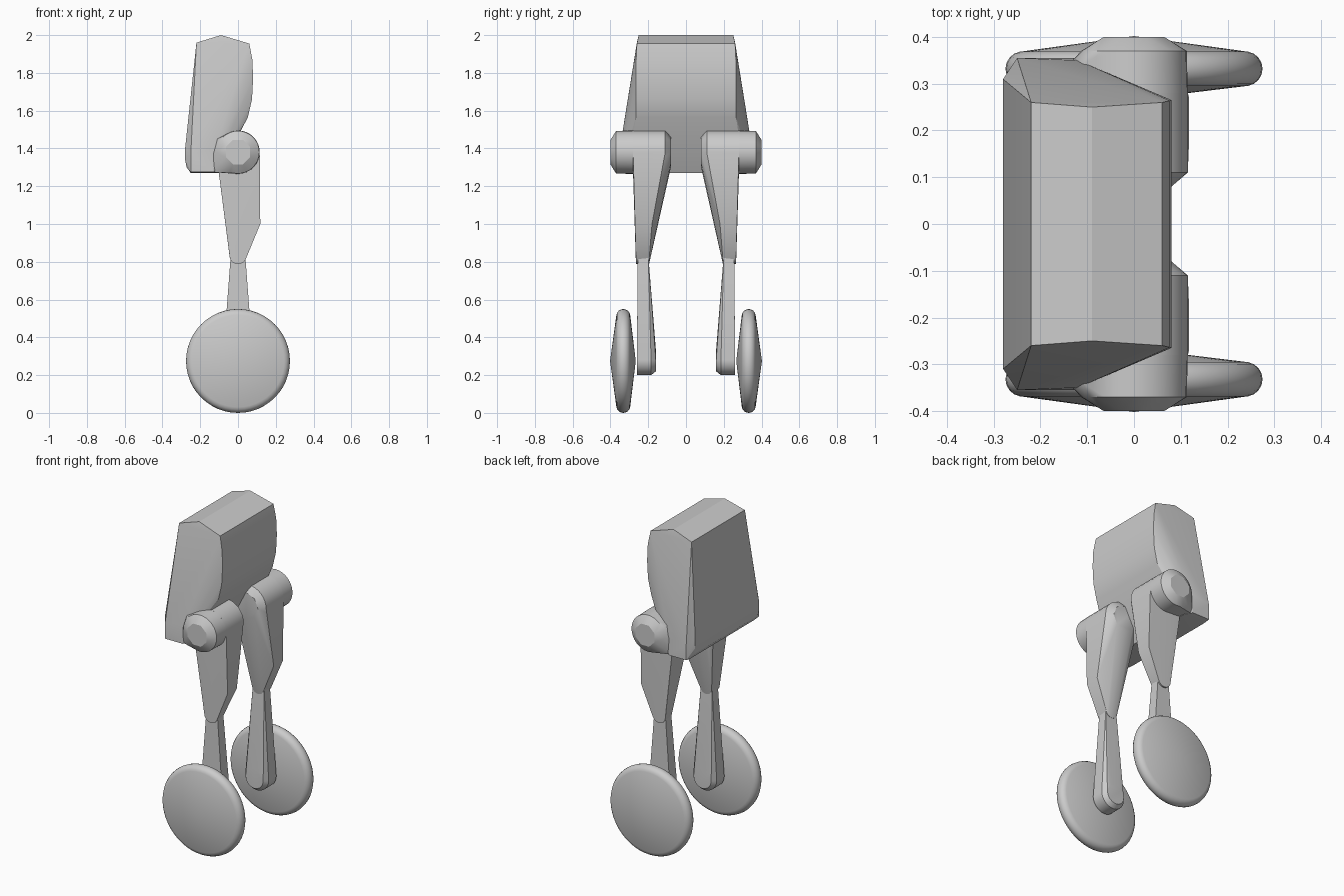
import bpy, bmesh, math

if "Cube" in bpy.data.objects:
    bpy.data.objects.remove(bpy.data.objects["Cube"], do_unlink=True)

grey = bpy.data.materials.new("plain grey")
grey.use_nodes = True
COL = (0.6, 0.6, 0.6, 1)
grey.diffuse_color = COL
grey.node_tree.nodes["Principled BSDF"].inputs["Base Color"].default_value = COL


def finish(name, bm, angle):
    bmesh.ops.recalc_face_normals(bm, faces=bm.faces)
    me = bpy.data.meshes.new(name)
    bm.to_mesh(me)
    bm.free()
    ob = bpy.data.objects.new(name, me)
    bpy.context.collection.objects.link(ob)
    me.materials.append(grey)
    bpy.ops.object.select_all(action="DESELECT")
    ob.select_set(True)
    bpy.context.view_layer.objects.active = ob
    bpy.ops.object.shade_smooth_by_angle(angle=math.radians(angle))
    return ob


def hull(name, pts, angle=25):
    """Solid convex part wrapped around a few outline points."""
    bm = bmesh.new()
    for p in pts:
        bm.verts.new(p)
    res = bmesh.ops.convex_hull(bm, input=bm.verts[:])
    loose = [v for v in bm.verts if not v.link_faces]
    bmesh.ops.delete(bm, geom=loose, context="VERTS")
    bmesh.ops.dissolve_limit(bm, angle_limit=math.radians(1), verts=bm.verts[:], edges=bm.edges[:])
    return finish(name, bm, angle)


def arc(r, z, y, a0=0, a1=360, n=32):
    """Points on a circle round the y axis at height z."""
    return [(r * math.cos(math.radians(a0 + (a1 - a0) * i / n)), y,
             z + r * math.sin(math.radians(a0 + (a1 - a0) * i / n))) for i in range(n + 1)]


def both(p, s):
    return [(x, s * y, z) for x, y, z in p]


# Body: tapered box with a peaked roof, bulging front and chamfered back
half = [(-0.22, 0.26, 1.96), (-0.09, 0.25, 2.0), (0.06, 0.26, 1.955),
        (0.076, 0.264, 1.87), (0.08, 0.265, 1.77), (0.074, 0.265, 1.66), (0.052, 0.265, 1.565),
        (-0.01, 0.29, 1.48), (-0.12, 0.35, 1.40), (-0.25, 0.355, 1.37),
        (-0.28, 0.31, 1.40), (-0.28, 0.31, 1.34), (-0.272, 0.31, 1.30), (-0.25, 0.31, 1.27),
        (-0.25, 0.355, 1.275), (-0.13, 0.355, 1.275), (-0.10, 0.31, 1.27)]
hull("body", both(half, 1) + both(half, -1), 16)

HIP = 1.38
for s, side in ((1, "back"), (-1, "front")):
    # Hip joint: drum with a chamfered eight-sided end and a foot reaching to the body
    hip = arc(0.07, HIP, 0.40, 22.5, 382.5, 8) + arc(0.113, HIP, 0.37) + arc(0.115, HIP, 0.27)
    hip += [(-0.14, y, z) for y in (0.27, 0.34) for z in (1.275, 1.36)]
    hip += [(-0.11, y, 1.45) for y in (0.27, 0.34)]
    hull(side + "_hip", both(hip, s))

    # Upper leg: round head tapering to a rounded knee
    leg = arc(0.115, HIP, 0.28) + arc(0.115, HIP, 0.11) + arc(0.08, HIP, 0.08, n=8)
    leg += [(0.118, 0.27, 1.0), (0.118, 0.18, 1.0)]
    leg += arc(0.045, 0.832, 0.265, 180, 360, 10) + arc(0.04, 0.83, 0.195, 180, 360, 10)
    hull(side + "_upper_leg", both(leg, s))

    # Lower leg: bar that widens down to the axle
    shin = [(x, y, 0.84) for x in (-0.038, 0.038) for y in (0.20, 0.255)]
    shin += arc(0.08, 0.28, 0.26) + arc(0.08, 0.28, 0.185) + arc(0.06, 0.28, 0.16, n=16)
    hull(side + "_lower_leg", both(shin, s))

    # Wheel: shallow double cone with a rounded rim, spun round the axle
    prof = [(0, 0.07)]
    prof += [(0.238 + 0.037 * math.cos(a), 0.037 * math.sin(a))
             for a in [math.radians(80 - 20 * i) for i in range(9)]]
    prof += [(0, -0.066)]
    bm = bmesh.new()
    vs = [bm.verts.new((r, s * (0.332 + d), 0.275)) for r, d in prof]
    es = [bm.edges.new(p) for p in zip(vs, vs[1:])]
    bmesh.ops.spin(bm, geom=vs + es, cent=(0, 0, 0.275), axis=(0, 1, 0),
                   angle=math.tau, steps=48, use_merge=True)
    bmesh.ops.remove_doubles(bm, verts=bm.verts[:], dist=1e-5)
    finish(side + "_wheel", bm, 40)
